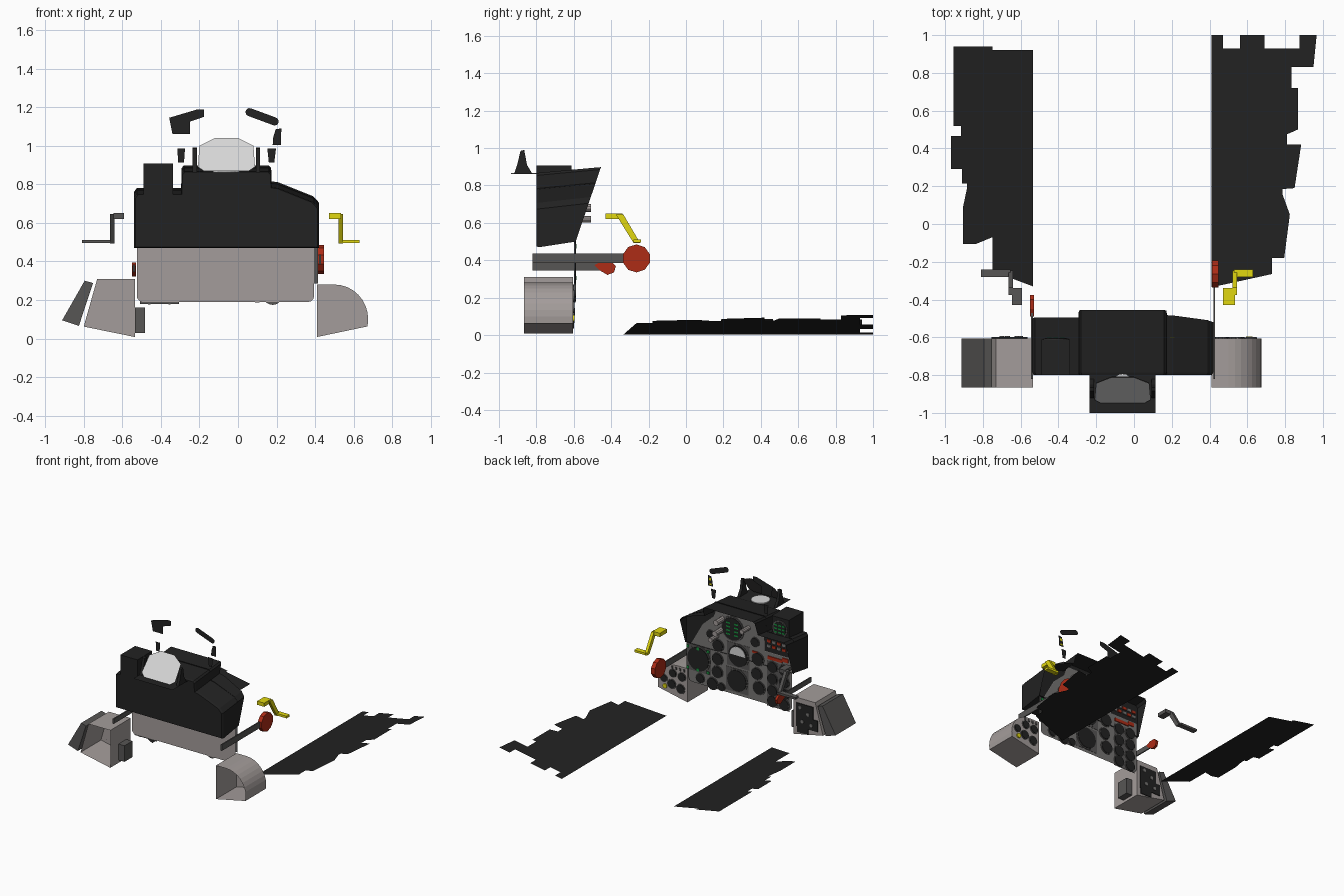
import bpy, bmesh, math
from mathutils import Matrix, Vector

if "Cube" in bpy.data.objects:
    bpy.data.objects.remove(bpy.data.objects["Cube"])


def mat(name, r, g, b):
    m = bpy.data.materials.new(name)
    m.diffuse_color = (r, g, b, 1)
    m.use_nodes = True
    m.node_tree.nodes["Principled BSDF"].inputs["Base Color"].default_value = m.diffuse_color
    return m


BLACK = mat("matte_black", .016, .016, .016)
LIGHT = mat("light_warm_grey", .37, .335, .325)
MID = mat("instrument_grey", .18, .175, .17)
DARK = mat("dark_grey", .095, .092, .09)
RED = mat("red", .42, .025, .008)
YELLOW = mat("yellow", .75, .68, .005)
GREEN = mat("green", .01, .28, .05)
GLASS = mat("pale_glass", .68, .68, .68)


def finish(name, bm, m, closed=True):
    if closed:
        bmesh.ops.recalc_face_normals(bm, faces=bm.faces)
    me = bpy.data.meshes.new(name)
    bm.to_mesh(me)
    bm.free()
    me.materials.append(m)
    ob = bpy.data.objects.new(name, me)
    bpy.context.collection.objects.link(ob)
    return ob


def sheet(name, pts, m, facing):
    """Flat single-sided plate from 3D points, turned towards facing."""
    bm = bmesh.new()
    f = bm.faces.new([bm.verts.new(p) for p in pts])
    f.normal_update()
    if f.normal.dot(Vector(facing)) < 0:
        f.normal_flip()
    return finish(name, bm, m, False)


def prism(name, pts, axis, a, b, m, open_start=False):
    """Extrude a 2D outline along x (pts are y,z) or y (pts are x,z)."""
    bm = bmesh.new()
    place = (lambda p, t: (p[0], t, p[1])) if axis == 'y' else (lambda p, t: (t, p[0], p[1]))
    r0 = [bm.verts.new(place(p, a)) for p in pts]
    r1 = [bm.verts.new(place(p, b)) for p in pts]
    n = len(pts)
    for i in range(n):
        bm.faces.new([r0[i], r0[(i + 1) % n], r1[(i + 1) % n], r1[i]])
    bm.faces.new(r1)
    if not open_start:
        bm.faces.new(r0)
    return finish(name, bm, m)


def box(name, x0, x1, y0, y1, z0, z1, m):
    return prism(name, [(x0, z0), (x1, z0), (x1, z1), (x0, z1)], 'y', y0, y1, m)


def discs(name, items, y0, y1, m, scale=1.0, seg=20):
    """Many round faces (x, z, radius) looking along +y, in one object."""
    bm = bmesh.new()
    for x, z, r in items:
        bmesh.ops.create_cone(bm, cap_ends=True, segments=seg, radius1=r * scale, radius2=r * scale,
                              depth=y1 - y0,
                              matrix=Matrix.Translation((x, (y0 + y1) / 2, z)) @ Matrix.Rotation(math.pi / 2, 4, 'X'))
    return finish(name, bm, m)


def plates(name, items, y0, y1, m):
    """Many rectangles (x centre, z centre, width, height) facing +y."""
    bm = bmesh.new()
    for x, z, w, h in items:
        bmesh.ops.create_cube(bm, size=1, matrix=Matrix.Translation((x, (y0 + y1) / 2, z))
                              @ Matrix.Diagonal((w, y1 - y0, h, 1)))
    return finish(name, bm, m)


# Side console tops: flat plates rising outwards
right = [(.41, 1), (.47, 1), (.47, .93), (.56, .93), (.56, 1), (.69, 1), (.69, .93), (.875, .93), (.875, 1),
         (.967, 1), (.95, .83), (.835, .83), (.835, .72), (.867, .72), (.867, .5), (.81, .475), (.81, .42),
         (.885, .42), (.85, .19), (.785, .185), (.785, .16), (.825, .05), (.795, -.18), (.73, -.18),
         (.73, -.265), (.41, -.335)]
left = [(-.955, .94), (-.75, .94), (-.75, .92), (-.535, .92), (-.535, -.33), (-.75, -.25), (-.75, -.07),
        (-.835, -.105), (-.905, -.105), (-.905, .09), (-.885, .185), (-.885, .215), (-.91, .215),
        (-.91, .29), (-.97, .29), (-.97, .465), (-.915, .465), (-.915, .52), (-.955, .52)]
for name, pts, inner in (("right_console", right, .41), ("left_console", left, .535)):
    sheet(name, [(x, y, .003 + .19 * (abs(x) - inner)) for x, y in pts], BLACK, (0, 0, 1))

# Hood over the instrument panel: lofted shell, front closed, rear open and raked
hood = [(-.54, .5), (-.54, .76), (-.525, .78), (-.295, .78), (-.292, .885), (-.28, .898), (.16, .898),
        (.172, .885), (.175, .815), (.21, .81), (.39, .738), (.42, .705), (.42, .5)]
bm = bmesh.new()
rings = [[bm.verts.new((-.06 + (x + .06) * .982, -.8, .65 + (z - .68) * .975)) for x, z in hood],
         [bm.verts.new((x, -.785, z - .03)) for x, z in hood],
         [bm.verts.new((x, -.59 + (z - .5) * .34, z)) for x, z in hood]]
n = len(hood)
for a, b in zip(rings, rings[1:]):
    for i in range(n):
        bm.faces.new([a[i], a[(i + 1) % n], b[(i + 1) % n], b[i]])
bm.faces.new(rings[0])
finish("hood", bm, BLACK)
sheet("hood_inner_wall", [(x, -.604, z - .008) for x, z in hood], BLACK, (0, 1, 0))

# Main instrument panel: light back, darker instrument side
corners = [(.395 - .03 + .03 * math.cos(t), .22 + .03 * math.sin(t)) for t in (0, -.52, -1.05, -1.57)]
corners += [(-.525 + .03 - .03 * math.cos(t), .22 + .03 * math.sin(t)) for t in (-1.57, -1.05, -.52, 0)]
panel = corners + [(-.525, .61), (-.28, .61), (-.27, .85), (.14, .85), (.17, .77), (.27, .68), (.36, .52), (.395, .47)]
sheet("panel_back", [(x, -.603, z) for x, z in panel], LIGHT, (0, -1, 0))
sheet("panel_face", [(x, -.598, z) for x, z in panel], MID, (0, 1, 0))

# Dials on the main panel
dials = [(-.05, .51, .085), (-.04, .307, .085), (0, .715, .09), (.305, .39, .095),
         (.13, .545, .045), (.135, .435, .045), (.137, .33, .045), (.18, .225, .045), (.29, .24, .035),
         (-.225, .53, .05), (-.215, .41, .045), (-.235, .3, .05), (.2, .62, .03), (-.2, .66, .035), (.1, .22, .03)]
dials += [(x, z, .043) for x in (-.355, -.46) for z in (.5, .405, .31, .225)]
discs("dial_bezels", dials, -.598, -.592, DARK, 1.12)
discs("dial_faces", dials, -.592, -.588, BLACK)
plates("panel_tiles", [(.305, .39, .22, .21), (-.05, .51, .2, .19), (-.04, .307, .2, .19), (-.407, .36, .2, .36)],
       -.599, -.596, DARK)
horizon = [(-.05 + .07 * math.cos(math.pi * i / 10), .515 + .07 * math.sin(math.pi * i / 10)) for i in range(11)]
prism("horizon_ball", horizon, 'y', -.588, -.585, GLASS)
marks = [(x, z, .035, .012) for x in (-.035, .035) for z in (.67, .7, .73, .76)]
marks += [(.305 + .09 * i, .39 + .085 * j, .022, .022) for i in (-1, 0, 1) for j in (-1, 1)]
plates("green_display_marks", marks, -.588, -.585, GREEN)
plates("red_panel_marks", [(-.38, .57, .13, .025), (-.47, .585, .05, .03), (-.2, .58, .05, .015)], -.598, -.591, RED)
knobs = [(.1, .68, .022), (.09, .77, .022), (.14, .62, .018), (-.14, .76, .018)]
discs("panel_knobs", knobs, -.6, -.507, LIGHT, 1, 10)

# Warning lamps on the black upper left
for name, m, k in (("pale_lamps", MID, 0), ("red_lamps", RED, 1)):
    plates(name, [(-.32 - .045 * i, .66 + .04 * j, .032, .02) for i in range(5) for j in range(2)
                  if (i + j) % 2 == k], -.604, -.597, m)

# Display box standing on the hood
box("display_box", -.49, -.338, -.8, -.612, .72, .907, BLACK)
discs("display_bezel", [(-.414, .82, .066)], -.612, -.606, DARK)
discs("display_screen", [(-.414, .82, .056)], -.606, -.603, BLACK)
plates("display_green_marks", [(-.414 + .035 * i, .82 + .028 * j, .024, .012) for i in (-1, 0, 1) for j in (-1, 0, 1)],
       -.603, -.6, GREEN)

# Sight: base plate, lens, tilted glass with dark rear, side arms
sheet("sight_base", [(-.235, -1, .86), (.115, -1, .86), (.115, -.79, .86), (-.235, -.79, .86)], BLACK, (0, 0, 1))
bm = bmesh.new()
bmesh.ops.create_cone(bm, cap_ends=True, segments=20, radius1=.07, radius2=.07, depth=.008,
                      matrix=Matrix.Translation((-.06, -.865, .864)))
finish("sight_lens", bm, GLASS)
glass = [(-.175, .868), (-.208, .89), (-.2, 1.0), (-.12, 1.04), (0, 1.04), (.08, 1.0), (.088, .89), (.055, .868)]
for name, off, m, d in (("sight_glass", 0, GLASS, -1), ("sight_glass_rear", .006, DARK, 1)):
    sheet(name, [(x, -.955 + (z - .86) * .78 + off, z) for x, z in glass], m, (0, d, -d))
arm = [(-.92, .86), (-.82, .86), (-.85, .91), (-.865, .99), (-.885, .985), (-.9, .92)]
for side, x in (("left", -.235), ("right", .093)):
    prism(side + "_sight_arm", arm, 'x', x, x + .022, BLACK)

# Flat handles, mirror cards and lamps hanging on the canopy bow
cap = [(.125 + s * .065 + .021 * math.cos(a), 1.15 - s * .024 + .021 * math.sin(a))
       for s, a0 in ((1, -math.pi / 2), (-1, math.pi / 2)) for a in [a0 - .36 + math.pi * i / 6 for i in range(7)]]
cards = {"bow_capsule": cap,
         "bow_compass": [(-.357, 1.145), (-.215, 1.187), (-.176, 1.187), (-.176, 1.15), (-.248, 1.125),
                         (-.248, 1.062), (-.34, 1.062)],
         "left_bow_lamp": [(-.315, .985), (-.275, .985), (-.28, .912), (-.31, .912)],
         "right_bow_lamp": [(.152, .985), (.197, .985), (.188, .912), (.16, .912)],
         "bow_placard": [(.195, 1.085), (.225, 1.09), (.222, 1.005), (.18, 1.005), (.182, 1.04)]}
for name, pts in cards.items():
    sheet(name, [(x, -.6, z) for x, z in pts], BLACK, (0, 1, 0))
plates("placard_marks", [(.205, 1.06, .018, .02), (.2, 1.02, .018, .014)], -.6, -.598, YELLOW)

# Right side box with rounded shoulder, open at the front
arc = [(.5 + .175 * math.sin(a), .1 + .18 * math.cos(a)) for a in [math.pi / 2 * i / 8 for i in range(9)]]
prism("right_side_box", [(.41, .28)] + arc + [(.672, .063), (.41, .008)], 'y', -.865, -.605, LIGHT, True)
side = [(.46, .2, .032), (.54, .21, .03), (.47, .1, .034), (.55, .12, .034), (.62, .15, .028)]
discs("right_box_bezels", side, -.605, -.6, DARK, 1.15)
discs("right_box_dials", side, -.6, -.597, BLACK)
discs("right_box_lamp", [(.61, .09, .018)], -.605, -.596, YELLOW)
plates("right_box_switches", [(.44 + .035 * i, .255, .015, .02) for i in range(4)], -.605, -.598, DARK)

# Left side box, outer wedge and small junction box
prism("left_side_box", [(-.535, .008), (-.8, .062), (-.73, .31), (-.535, .31)], 'y', -.865, -.605, LIGHT, True)
prism("left_outer_wedge", [(-.912, .095), (-.825, .066), (-.752, .288), (-.795, .3)], 'y', -.865, -.605, DARK)
plates("left_box_panels", [(-.64, .22, .15, .1), (-.66, .125, .19, .09), (-.62, .06, .1, .05)], -.605, -.599, BLACK)
discs("left_box_knobs", [(-.6, .24, .014), (-.67, .2, .014), (-.62, .13, .014), (-.7, .12, .014)], -.6, -.594, MID, 1, 10)
box("junction_box", -.535, -.482, -.76, -.66, .03, .16, DARK)

# Levers: handle, slanted arm, foot
for name, m, hx, ax, fx in (("yellow_lever", YELLOW, (.472, .535), (.522, .545), (.53, .63)),
                            ("dark_lever", DARK, (-.645, -.592), (-.665, -.64), (-.81, -.655))):
    box(name + "_handle", *hx, -.43, -.34, .62, .65, m)
    prism(name + "_arm", [(-.375, .645), (-.335, .645), (-.245, .492), (-.28, .492)], 'x', *ax, m)
    box(name + "_foot", *fx, -.28, -.24, .495, .512, m)

# Gear and hook handles: bars with red grips
box("right_handle_bar", .42, .43, -.82, -.32, .385, .435, DARK)
prism("right_handle_grip", [(-.265 + .075 * math.cos(math.pi * (i + .5) / 5), .41 + .075 * math.sin(math.pi * (i + .5) / 5))
                            for i in range(10)], 'x', .413, .447, RED)
box("left_handle_bar", -.545, -.535, -.82, -.46, .345, .385, DARK)
prism("left_handle_grip", [(-.49, .375), (-.45, .395), (-.4, .395), (-.375, .37), (-.385, .335), (-.42, .322), (-.46, .345)],
      'x', -.55, -.53, RED)
